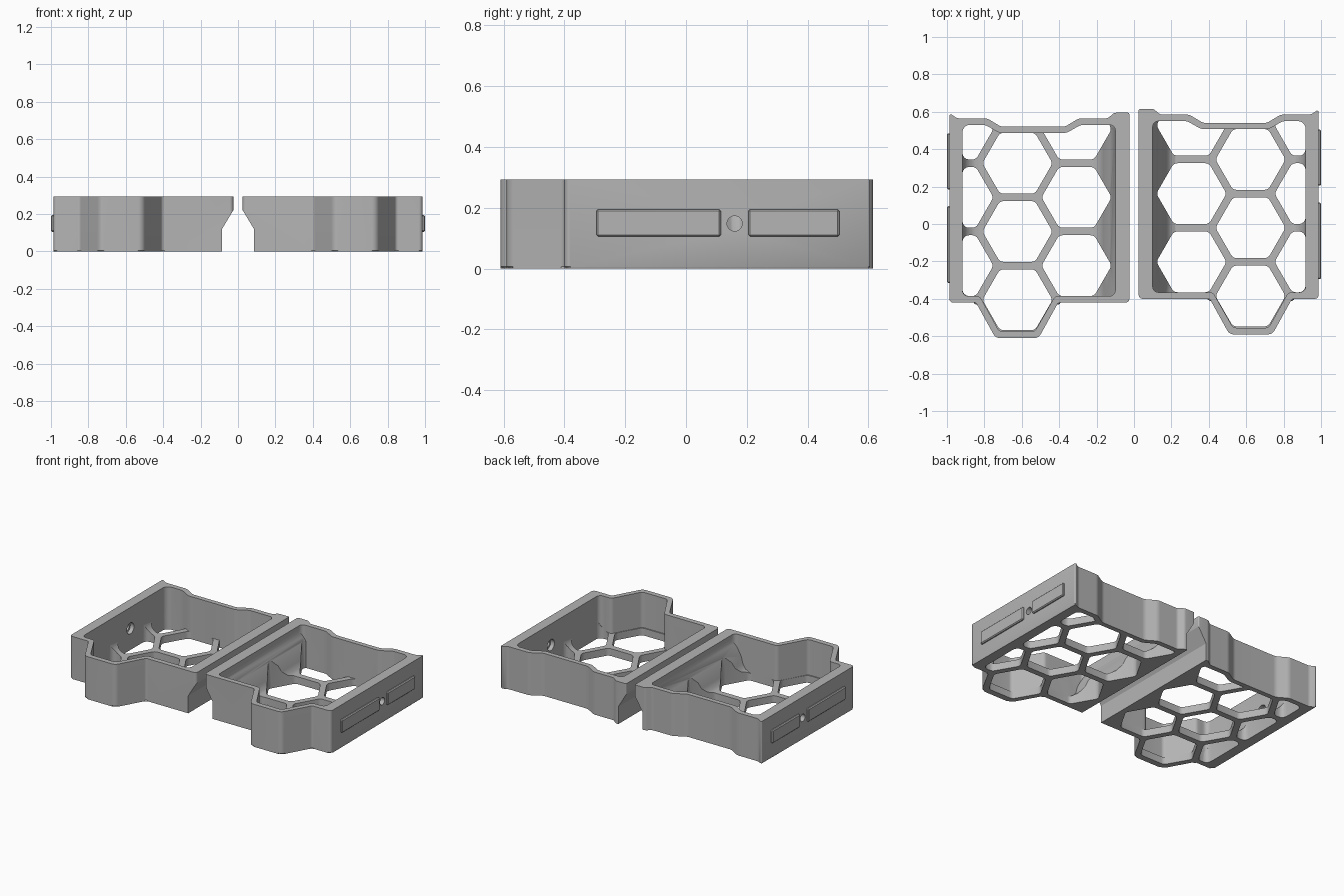
import bpy, bmesh, math
from mathutils import Vector

if "Cube" in bpy.data.objects:
    bpy.data.objects.remove(bpy.data.objects["Cube"])

HEIGHT, FLOOR = 0.293, 0.05
grey = bpy.data.materials.new("plain_grey")
grey.diffuse_color = (0.46, 0.46, 0.46, 1)
grey.use_nodes = True
grey.node_tree.nodes["Principled BSDF"].inputs["Base Color"].default_value = grey.diffuse_color


def rounded(points, radius, steps=6):
    """Round the corners of a closed 2D outline; a point may carry its own radius."""
    out, n = [], len(points)
    for i, p in enumerate(points):
        r = p[2] if len(p) > 2 else radius
        c = Vector(p[:2])
        a = Vector(points[i - 1][:2]) - c
        b = Vector(points[(i + 1) % n][:2]) - c
        half = a.angle(b) / 2
        d = min(r / math.tan(half), a.length * 0.48, b.length * 0.48)
        r = d * math.tan(half)
        if r < 1e-4:
            out.append(c)
            continue
        a.normalize()
        b.normalize()
        mid = c + (a + b).normalized() * (r / math.sin(half))
        v0, v1 = c + a * d - mid, c + b * d - mid
        turn = math.atan2(v0.x * v1.y - v0.y * v1.x, v0.dot(v1))
        for k in range(steps + 1):
            t = turn * k / steps
            out.append(mid + Vector((v0.x * math.cos(t) - v0.y * math.sin(t),
                                     v0.x * math.sin(t) + v0.y * math.cos(t))))
    return out


def prism(name, outlines, low, high, place, chamfer=0):
    """Extrude outlines from low to high; place maps (u, v, w) to a 3D point."""
    bm = bmesh.new()
    for pts in outlines:
        lo = [bm.verts.new(place(p[0], p[1], low)) for p in pts]
        hi = [bm.verts.new(place(p[0], p[1], high)) for p in pts]
        base = bm.faces.new(lo)
        bm.faces.new(hi[::-1])
        for i in range(len(pts)):
            j = (i + 1) % len(pts)
            bm.faces.new((lo[j], lo[i], hi[i], hi[j]))
        if chamfer:
            bmesh.ops.bevel(bm, geom=list(base.edges), offset=chamfer,
                            segments=1, affect='EDGES')
    bmesh.ops.recalc_face_normals(bm, faces=bm.faces)
    me = bpy.data.meshes.new(name)
    bm.to_mesh(me)
    bm.free()
    ob = bpy.data.objects.new(name, me)
    bpy.context.collection.objects.link(ob)
    me.materials.append(grey)
    return ob


def boolean(target, tool, operation):
    m = target.modifiers.new("cut", 'BOOLEAN')
    m.operation, m.object, m.solver = operation, tool, 'EXACT'
    bpy.context.view_layer.objects.active = target
    bpy.ops.object.modifier_apply(modifier=m.name)
    bpy.data.objects.remove(tool)


# Plan outlines of one tray: outside of the wall, and the cavity
OUTER = [(0.025, -0.41), (0.405, -0.41), (0.51, -0.60, 0.04), (0.74, -0.60, 0.04),
         (0.845, -0.41), (0.987, -0.41), (0.987, 0.603, 0.008), (0.945, 0.575, 0.04),
         (0.785, 0.575, 0.06), (0.71, 0.53, 0.06), (0.37, 0.53, 0.06),
         (0.295, 0.575, 0.06), (0.14, 0.575, 0.03), (0.105, 0.605, 0.03),
         (0.025, 0.605, 0.008)]
INNER = [(0.10, -0.375), (0.422, -0.375), (0.53, -0.565), (0.72, -0.565),
         (0.825, -0.375), (0.917, -0.375), (0.917, 0.54, 0.04), (0.795, 0.54, 0.06),
         (0.72, 0.497, 0.06), (0.36, 0.497, 0.06), (0.285, 0.54, 0.06), (0.10, 0.54)]

# Honeycomb openings: three columns, the outermost one cut off by the wall
PITCH, COL = 0.365, 0.623
HOLE = (PITCH / 2 - 0.02) * 2 / math.sqrt(3)


def honeycomb():
    holes = []
    for col in (-1, 0, 1):
        cx = COL + col * PITCH * math.sqrt(3) / 2
        for row in range(3):
            cy = -0.395 + row * PITCH + (PITCH / 2 if col else 0)
            if col == 1:
                h = HOLE * math.sqrt(3) / 2
                pts = [(0.917, cy - h), (0.917, cy + h), (cx - HOLE / 2, cy + h),
                       (cx - HOLE, cy), (cx - HOLE / 2, cy - h)]
            else:
                pts = [(cx + HOLE * math.cos(k * math.pi / 3),
                        cy + HOLE * math.sin(k * math.pi / 3)) for k in range(6)]
            holes.append(rounded(pts, 0.035, 4))
    return holes


def circle(cy, cz, r, n=32):
    return [(cy + r * math.cos(2 * math.pi * k / n),
             cz + r * math.sin(2 * math.pi * k / n)) for k in range(n)]


def tray(side, s, dy):
    plan = lambda u, v, w: (s * u, v + dy, w)       # outline in xy, along z
    section = lambda u, v, w: (s * u, w + dy, v)    # outline in xz, along y
    across = lambda u, v, w: (s * w, u + dy, v)     # outline in yz, along x
    body = prism(side + "_tray", [rounded(OUTER, 0.02)], 0, HEIGHT, plan, 0.006)
    cavity = rounded(INNER, 0.03)
    boolean(body, prism("cavity", [cavity], FLOOR, 0.5, plan), 'DIFFERENCE')

    # Sloped inner ledge beside the centre gap
    ledge = [(0.06, 0.02), (0.06, 0.25), (0.095, 0.25), (0.152, 0.145), (0.164, 0.10),
             (0.185, 0.068), (0.22, FLOOR), (0.22, 0.02)]
    boolean(body, prism("ledge", [ledge], -0.39, 0.555, section), 'UNION')
    # Concave root where the ribs meet the outer wall
    r = 0.085
    root = [(0.95, 0.02), (0.917 - r, 0.02)]
    root += [(0.917 - r + r * math.sin(t), FLOOR + r - r * math.cos(t))
             for t in [k * math.pi / 16 for k in range(9)]]
    root += [(0.95, FLOOR + r)]
    boolean(body, prism("root", [root], -0.39, 0.555, section), 'UNION')

    # Undercut below the rim on the centre side
    under = [(0, -0.1), (0.085, -0.1), (0.085, 0.12), (0.025, 0.22), (0, 0.2617)]
    boolean(body, prism("undercut", [under], -1, 1, section), 'DIFFERENCE')

    # Floor openings, kept inside the cavity
    holes = prism("openings", honeycomb(), -0.1, 0.27, plan)
    boolean(holes, prism("limit", [cavity], -0.2, 0.5, plan), 'INTERSECT')
    boolean(body, holes, 'DIFFERENCE')

    # Pin hole with a wider recess on the inside
    boolean(body, prism("pin", [circle(0.15, 0.148, 0.025)], 0.85, 1.1, across), 'DIFFERENCE')
    boolean(body, prism("recess", [circle(0.15, 0.148, 0.038)], 0.85, 0.945, across), 'DIFFERENCE')

    # Raised strips on the outer wall
    parts = [body]
    for name, y0, y1 in (("long", -0.305, 0.105), ("short", 0.195, 0.495)):
        strip = prism(side + "_" + name + "_strip",
                      [[(y0, 0.105), (y1, 0.105), (y1, 0.195), (y0, 0.195)]],
                      0.975, 1.0, across)
        m = strip.modifiers.new("edge", 'BEVEL')
        m.width, m.segments = 0.006, 1
        parts.append(strip)

    bpy.ops.object.select_all(action='DESELECT')
    body.select_set(True)
    bpy.context.view_layer.objects.active = body
    bpy.ops.object.shade_smooth_by_angle(angle=math.radians(30))


tray("left", -1, -0.01)
tray("right", 1, 0.01)
